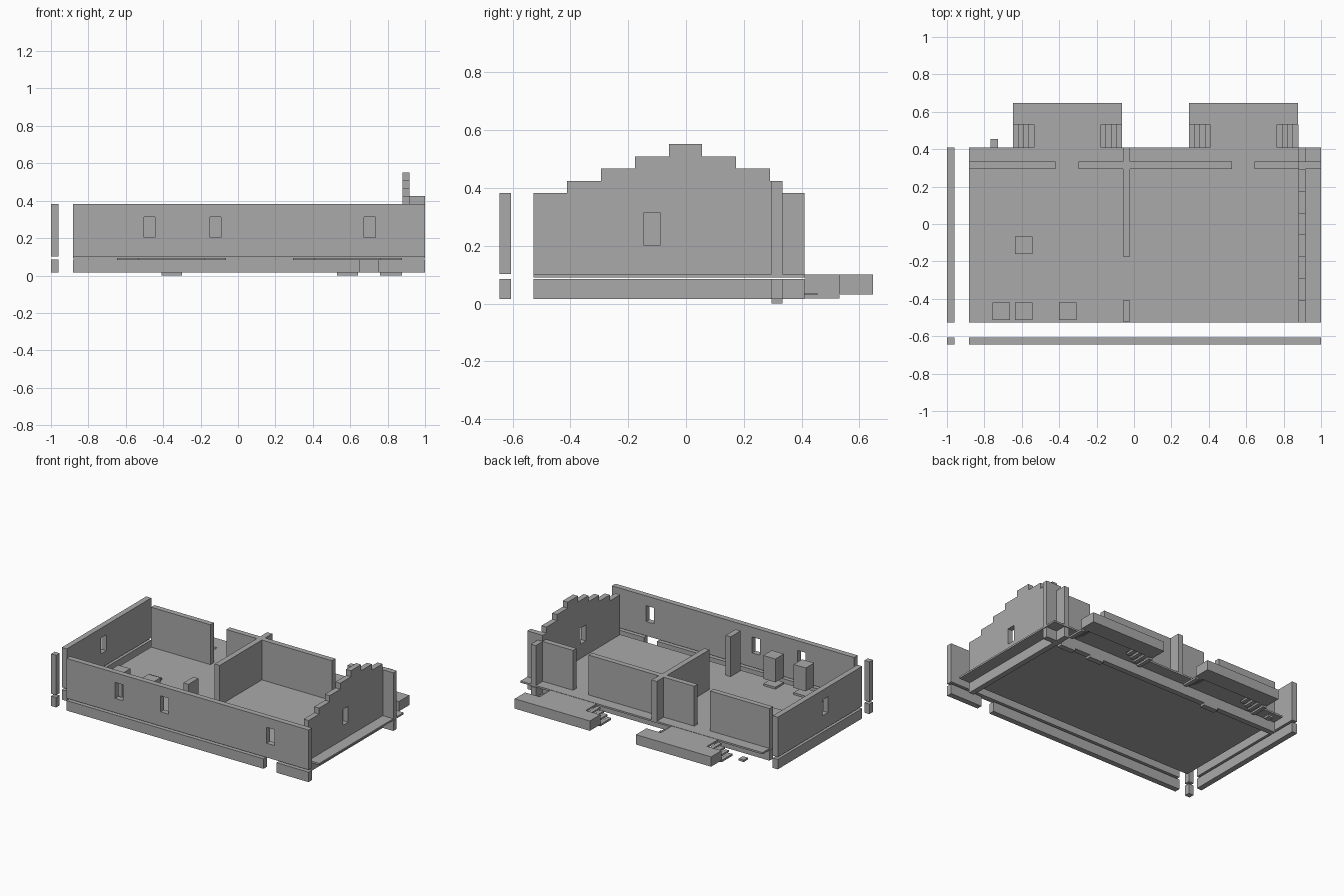
import bpy, bmesh

cube = bpy.data.objects.get("Cube")
if cube:
    bpy.data.objects.remove(cube, do_unlink=True)

grey = bpy.data.materials.new("plain_grey")
grey.use_nodes = True
colour = (0.4, 0.4, 0.4, 1)
grey.diffuse_color = colour
grey.node_tree.nodes["Principled BSDF"].inputs["Base Color"].default_value = colour


def make_object(name, bm):
    bmesh.ops.recalc_face_normals(bm, faces=bm.faces)
    mesh = bpy.data.meshes.new(name)
    bm.to_mesh(mesh)
    bm.free()
    mesh.materials.append(grey)
    obj = bpy.data.objects.new(name, mesh)
    bpy.context.collection.objects.link(obj)
    return obj


def box(name, x, y, z):
    """Box from (low, high) pairs on each axis."""
    bm = bmesh.new()
    bmesh.ops.create_cube(bm, size=1)
    for v in bm.verts:
        v.co = [r[0] if c < 0 else r[1] for c, r in zip(v.co, (x, y, z))]
    return make_object(name, bm)


def extrude_profile(name, outline, to_3d, depth):
    """Extrude a closed 2D outline along a vector."""
    bm = bmesh.new()
    face = bm.faces.new([bm.verts.new(to_3d(p)) for p in outline])
    moved = bmesh.ops.extrude_face_region(bm, geom=[face])["geom"]
    bmesh.ops.translate(bm, vec=depth, verts=[g for g in moved if isinstance(g, bmesh.types.BMVert)])
    return make_object(name, bm)


def cut(wall, x, y, z):
    """Cut a rectangular window out of a wall and drop the cutter."""
    cutter = box("window_cutter", x, y, z)
    cutter.hide_render = True
    mod = wall.modifiers.new("window", "BOOLEAN")
    mod.operation, mod.solver, mod.object = "DIFFERENCE", "EXACT", cutter
    bpy.context.view_layer.update()
    graph = bpy.context.evaluated_depsgraph_get()
    mesh = bpy.data.meshes.new_from_object(wall.evaluated_get(graph))
    wall.modifiers.clear()
    wall.data = mesh
    bpy.data.objects.remove(cutter, do_unlink=True)


# Shared measures
FLOOR = 0.102
WALL = (FLOOR, 0.382)
SKIRT = (0.016, 0.086)
PANE = (0.202, 0.314)
LONG = (-0.882, 1.0)
DEEP = (-0.527, 0.41)
FRONT = (-0.645, -0.606)
BACK = (0.295, 0.333)
RIGHT_END = (-1.0, -0.961)
LEFT_END = (0.88, 0.918)
MIDDLE = (-0.06, -0.021)

box("floor", LONG, DEEP, (0.09, FLOOR))

# Outer walls with windows
front_wall = box("front_wall", LONG, FRONT, WALL)
for x in (-0.473, -0.12, 0.704):
    cut(front_wall, (x - 0.03, x + 0.03), (-0.7, -0.55), PANE)
side_wall = box("right_wall", RIGHT_END, DEEP, WALL)
cut(side_wall, (-1.1, -0.9), (-0.147, -0.088), PANE)
box("corner_post", RIGHT_END, FRONT, WALL)
box("corner_post_base", RIGHT_END, FRONT, SKIRT)

# Stepped gable wall
outline = [(DEEP[0], FLOOR), (DEEP[0], WALL[1])]
for i in range(4):
    y = -0.411 + 0.1175 * i
    outline += [(y, WALL[1] + 0.0425 * i), (y, WALL[1] + 0.0425 * (i + 1))]
for i in range(3, 0, -1):
    y = 0.056 + 0.1175 * (3 - i)
    outline += [(y, WALL[1] + 0.0425 * (i + 1)), (y, WALL[1] + 0.0425 * i)]
outline += [(BACK[1], WALL[1] + 0.0425), (BACK[1], WALL[1]),
            (DEEP[1], WALL[1]), (DEEP[1], FLOOR)]
gable = extrude_profile("gable_wall", outline,
                        lambda p: (LEFT_END[0], p[0], p[1]), (0.038, 0, 0))
cut(gable, (0.8, 1.0), (-0.147, -0.088), PANE)
box("gable_end_post", (LEFT_END[1], 1), BACK, (FLOOR, 0.4245))

# Back wall between the doors, and the dividing wall
for i, span in enumerate([(LONG[0], -0.42), (-0.297, MIDDLE[0]),
                          (MIDDLE[1], 0.524), (0.644, LEFT_END[0])]):
    box(f"back_wall_{i + 1}", span, BACK, WALL)
box("dividing_wall", MIDDLE, (-0.173, 0.41), WALL)
box("dividing_wall_pier", MIDDLE, (-0.52, -0.41), WALL)

# Foundation skirts below the floor
box("front_skirt_long", (LONG[0], 0.65), FRONT, SKIRT)
box("front_skirt_short", (0.75, 1), FRONT, SKIRT)
box("right_skirt", RIGHT_END, DEEP, SKIRT)
box("left_skirt", LEFT_END, DEEP, SKIRT)
outline = [(LONG[0], SKIRT[1]), (LONG[0], SKIRT[0])]
for a, b in ((-0.41, -0.3), (0.53, 0.642), (0.76, 0.877)):
    outline += [(a, SKIRT[0]), (a, 0), (b, 0), (b, SKIRT[0])]
outline += [(1, SKIRT[0]), (1, SKIRT[1])]
extrude_profile("back_skirt", outline,
                lambda p: (p[0], BACK[0], p[1]), (0, 0.038, 0))

# Back porches: parapet, landing and stairs down both ways
for name, cx in (("right", -0.356), ("left", 0.586)):
    box(f"{name}_porch_parapet", (cx - 0.292, cx + 0.292), (0.531, 0.647), (0.031, 0.1))
    box(f"{name}_porch_landing", (cx - 0.179, cx + 0.179), (0.41, 0.531), (0.0865, 0.1))
    for side in (-1, 1):
        for i in range(4):
            xs = sorted(cx + side * (0.179 + 0.0283 * k) for k in (i, i + 1))
            top = 0.1 - 0.0172 * (i + 1)
            box(f"{name}_porch_step", xs, (0.41, 0.531), (top - 0.0135, top))
box("small_doorstep", (-0.767, -0.728), (0.41, 0.455), (0.022, 0.036))

# Low plates on the floor, two with blocks above
for name, x, y, tall in (("corner", -0.71, -0.466, False), ("near", -0.59, -0.466, True),
                         ("far", -0.354, -0.466, True), ("middle", -0.59, -0.114, False)):
    xs, ys = (x - 0.047, x + 0.047), (y - 0.047, y + 0.047)
    box(f"{name}_floor_plate", xs, ys, (FLOOR, 0.116))
    if tall:
        box(f"{name}_block", xs, ys, (0.15, 0.314))
